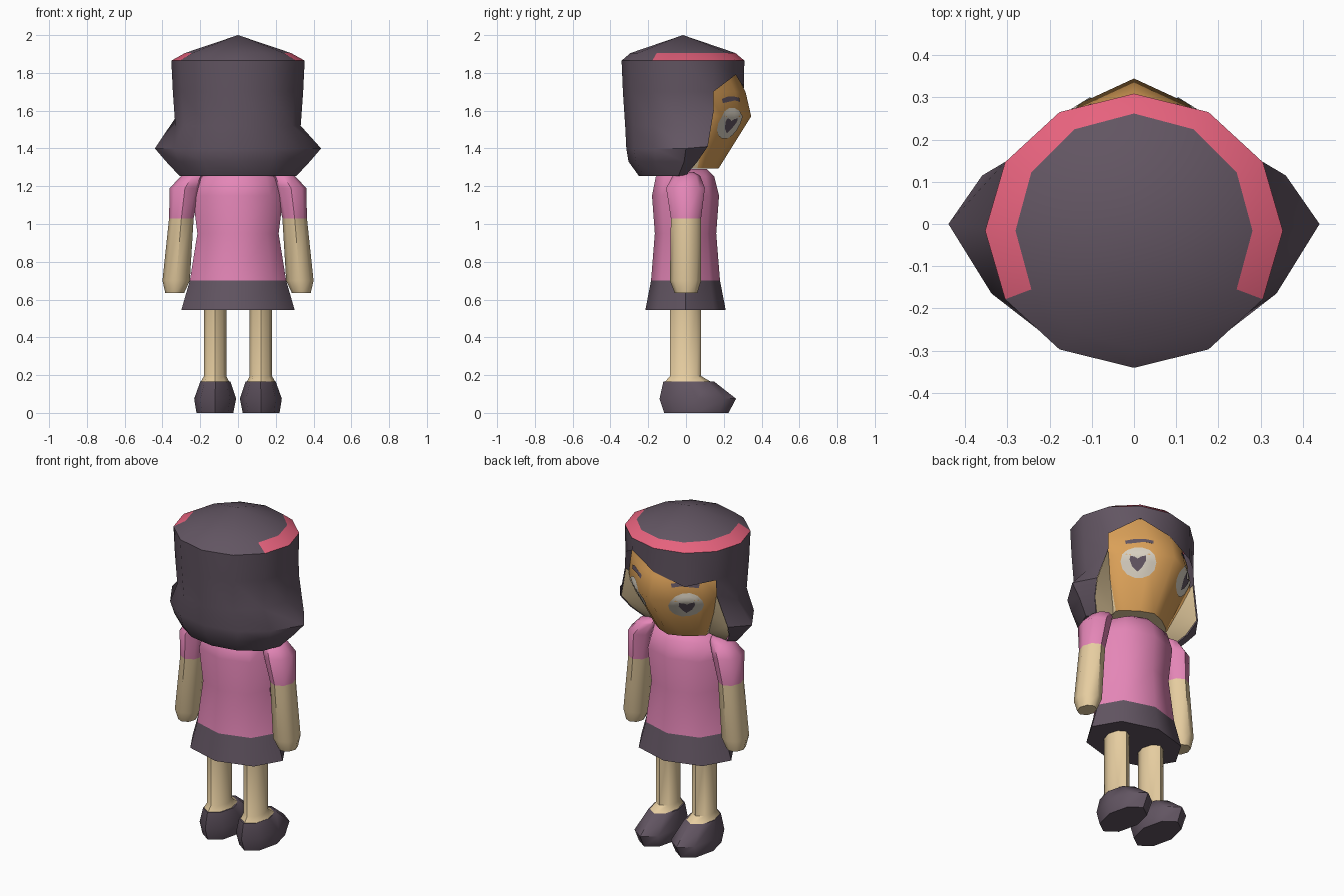
import bpy, bmesh, math
from mathutils import Vector
from mathutils.bvhtree import BVHTree

if "Cube" in bpy.data.objects:
    bpy.data.objects.remove(bpy.data.objects["Cube"])


def colour(name, rgb):
    m = bpy.data.materials.new(name)
    lin = [((c / 255 + 0.055) / 1.055) ** 2.4 for c in rgb]
    m.diffuse_color = (*lin, 1)
    m.use_nodes = True
    m.node_tree.nodes["Principled BSDF"].inputs["Base Color"].default_value = m.diffuse_color
    return m


DARK = colour("dark_plum", (98, 85, 98))
PINK = colour("shirt_pink", (228, 134, 183))
SKIN = colour("pale_skin", (230, 205, 160))
FACE = colour("warm_face", (218, 160, 88))
BAND = colour("band_red", (230, 98, 125))
WHITE = colour("eye_white", (215, 207, 192))


def make(name, verts, faces, mats, idx, angle=50):
    """Mesh object with outward normals and smooth shading below an angle."""
    me = bpy.data.meshes.new(name)
    me.from_pydata(verts, [], faces)
    for m in mats:
        me.materials.append(m)
    for p, i in zip(me.polygons, idx):
        p.material_index = i
    bm = bmesh.new()
    bm.from_mesh(me)
    bmesh.ops.recalc_face_normals(bm, faces=bm.faces)
    mid = sum((v.co for v in bm.verts), Vector()) / len(bm.verts)
    if sum(f.normal.dot(f.calc_center_median() - mid) * f.calc_area() for f in bm.faces) < 0:
        bmesh.ops.reverse_faces(bm, faces=bm.faces)
    bm.to_mesh(me)
    bm.free()
    me.shade_smooth()
    me.set_sharp_from_angle(angle=math.radians(angle))
    ob = bpy.data.objects.new(name, me)
    bpy.context.collection.objects.link(ob)
    return ob


def skin_rings(rings, band_mat, cap=(0, 0)):
    """Faces joining equal rings from bottom to top, with end caps."""
    n = len(rings[0])
    verts = [p for r in rings for p in r]
    faces, idx = [], []
    for k in range(len(rings) - 1):
        for i in range(n):
            j = (i + 1) % n
            faces.append((k * n + i, k * n + j, k * n + n + j, k * n + n + i))
            idx.append(band_mat(k, i))
    faces += [tuple(range(n)), tuple(range(len(verts) - n, len(verts)))]
    return verts, faces, idx + list(cap)


def loft(name, sections, mats, bands, n=8, angle=50):
    """Sections are (x min, x max, y min, y max, z), bottom to top."""
    rings = []
    for x0, x1, y0, y1, z in sections:
        rings.append([((x0 + x1) / 2 + (x1 - x0) / 2 * math.cos(2 * math.pi * i / n),
                       (y0 + y1) / 2 + (y1 - y0) / 2 * math.sin(2 * math.pi * i / n), z)
                      for i in range(n)])
    v, f, d = skin_rings(rings, lambda k, i: bands[k], (bands[0], bands[-1]))
    return make(name, v, f, mats, d, angle)


# Torso and skirt
loft("shirt", [(-.255, .255, -.185, .18, .70), (-.215, .215, -.165, .16, .95),
               (-.24, .24, -.18, .175, 1.15), (-.21, .21, -.16, .15, 1.25),
               (-.11, .11, -.10, .11, 1.29)], [PINK], [0] * 4)
loft("skirt", [(-.30, .30, -.215, .21, .545), (-.255, .255, -.185, .18, .70)], [DARK], [0])


# Limbs, built on both sides
def side_loft(name, s, sections, mats, bands, angle=50):
    secs = [(min(s * a, s * b), max(s * a, s * b), c, d, z) for a, b, c, d, z in sections]
    loft(name, secs, mats, bands, angle=angle)


for s, side in ((1, "right"), (-1, "left")):
    side_loft(side + "_arm", s, [(.285, .385, -.06, .06, .635), (.255, .40, -.085, .08, .70),
                                 (.235, .365, -.08, .08, 1.03), (.20, .362, -.105, .10, 1.19),
                                 (.18, .30, -.07, .075, 1.255), (.18, .24, -.03, .04, 1.275)],
              [SKIN, PINK], [0, 0, 1, 1, 1])
    side_loft(side + "_leg", s, [(.045, .20, -.115, .14, .16), (.062, .18, -.085, .08, .195),
                                 (.062, .18, -.085, .08, .56)], [SKIN], [0, 0], 46)
    side_loft(side + "_shoe", s, [(.025, .22, -.115, .225, 0), (.01, .232, -.14, .265, .075),
                                  (.04, .20, -.12, .15, .165)], [DARK], [0, 0], 46)

# Head: face colour in front, pale skin behind
half = [(.13, .285), (.24, .19), (.30, .12), (.27, -.05)]
outline = [(0, .345)] + half + [(0, -.10)] + [(-x, y) for x, y in reversed(half)]
head_rings = [[(x * sx, y * fy / .345, z) for x, y in outline]
              for z, sx, fy in ((1.293, .6, .172), (1.57, 1, .345), (1.70, .95, .315), (1.84, .8, .24))]
v, f, d = skin_rings(head_rings, lambda k, i: 0 if i in (0, 1, 2, 7, 8, 9) else 1, (1, 1))
head = make("head", v, f, [FACE, SKIN], d)
tree = BVHTree.FromPolygons(v, f)


# Painted face plates, wrapped on the head
def plate(name, s, centre, points, mat, lift):
    nrm = Vector((.65, .76, 0))
    tan = Vector((.76, -.65, 0))
    up = Vector((0, 0, 1))
    verts, n, steps = [], len(points), 4
    for k in range(steps + 1):
        for a, b in (points if k else points[:1]):
            p = Vector(centre) + (tan * a + up * b) * (k / steps) + nrm * .4
            hit, hn, _, _ = tree.ray_cast(p, -nrm)
            q = (hit if hit else p - nrm * .4) + nrm * lift
            verts.append((s * q.x, q.y, q.z))
    faces = []
    for i in range(n):
        j = (i + 1) % n
        faces.append((0, 1 + i, 1 + j))
        for k in range(steps - 1):
            o = 1 + k * n
            faces.append((o + i, o + n + i, o + n + j, o + j))
    ob = make(name, verts, faces, [mat], [0] * len(faces))
    if sum(p.normal.y for p in ob.data.polygons) < 0:
        ob.data.flip_normals()


oval = [(.098 * math.cos(math.pi * i / 7), .083 * math.sin(math.pi * i / 7)) for i in range(14)]
pupil = [(0, -.045), (.03, -.02), (.045, .015), (.04, .035), (.018, .03), (0, .02),
         (-.018, .03), (-.045, .035), (-.045, .01), (-.025, -.02)]
brow = [(-.075, -.012), (-.03, -.003), (.03, -.012), (.075, -.018),
        (.08, .004), (.03, .016), (-.03, .016), (-.075, .010)]
for s, side in ((1, "right"), (-1, "left")):
    plate(side + "_eye", s, (.175, .246, 1.533), oval, WHITE, .004)
    plate(side + "_pupil", s, (.178, .244, 1.525), pupil, DARK, .008)
    plate(side + "_brow", s, (.17, .25, 1.658), brow, DARK, .004)


# Hair: crown rings, then columns every 30 degrees going down
def ring_point(i, rx, ry, z, cy=-.016):
    a = math.radians(30 * i)
    return (rx * math.cos(a), cy + ry * math.sin(a), z)


verts = [(0, -.016, 2)]
faces, idx = [], []
for rx, ry, z in ((.281, .278, 1.905), (.353, .325, 1.865)):
    verts += [ring_point(i, rx, ry, z) for i in range(12)]
for i in range(12):
    j = (i + 1) % 12
    faces += [(0, 1 + i, 1 + j), (1 + i, 13 + i, 13 + j, 1 + j)]
    idx += [0, 1 if i <= 6 or i == 11 else 0]

# Swept fringe hanging over the forehead
fringe_z = {1: 1.70, 2: 1.79, 3: 1.72, 4: 1.66, 5: 1.69}
fringe = {}
for i, z in fringe_z.items():
    fringe[i] = len(verts)
    verts.append(ring_point(i, .349, .322, z))
for i in range(1, 5):
    faces.append((13 + i, fringe[i], fringe[i + 1], 14 + i))
    idx.append(0)

# Long back and flared sides
column = {}
for c in range(5, 14):
    i = c % 12
    m = -1 if i in (5, 6, 7, 8) else 1
    if i in (1, 5):
        pts = [(m * .306, .147, 1.60), (m * .36, .115, 1.41), (m * .33, .06, 1.33), (m * .27, .0, 1.257)]
        start = [fringe[i]]
    else:
        start = [len(verts)]
        verts.append(ring_point(i, .345, .318, 1.70))
        pts = [ring_point(i, .332, .308, 1.52, -.014), ring_point(i, .39, .302, 1.40, -.014),
               ring_point(i, .36, .288, 1.33), ring_point(i, .31, .21, 1.255, -.04)]
        if i in (0, 6):
            pts[1], pts[2] = (m * .44, 0, 1.40), (m * .38, -.01, 1.33)
    column[c] = [13 + i] + start + list(range(len(verts), len(verts) + 4))
    verts += pts
for c in range(5, 13):
    a, b = column[c], column[c + 1]
    for k in range(5):
        faces.append((a[k], a[k + 1], b[k + 1], b[k]))
        idx.append(0)
faces.append(tuple(column[c][-1] for c in range(5, 14)))
idx.append(0)
make("hair_with_band", verts, faces, [DARK, BAND], idx, 40)

# Skin panels filling the gap between cheeks and hair
for s, side in ((1, "right"), (-1, "left")):
    pv = [(s * x, y, z) for x, y, z in ((.303, .14, 1.60), (.355, .11, 1.41), (.325, .055, 1.33),
                                        (.265, 0, 1.26), (.16, .03, 1.293), (.235, .085, 1.43), (.285, .11, 1.56))]
    panel = make(side + "_cheek_panel", pv, [(0, 1, 5, 6), (1, 2, 4, 5), (2, 3, 4)], [SKIN], [0] * 3)
    if sum(p.normal.y for p in panel.data.polygons) < 0:
        panel.data.flip_normals()
